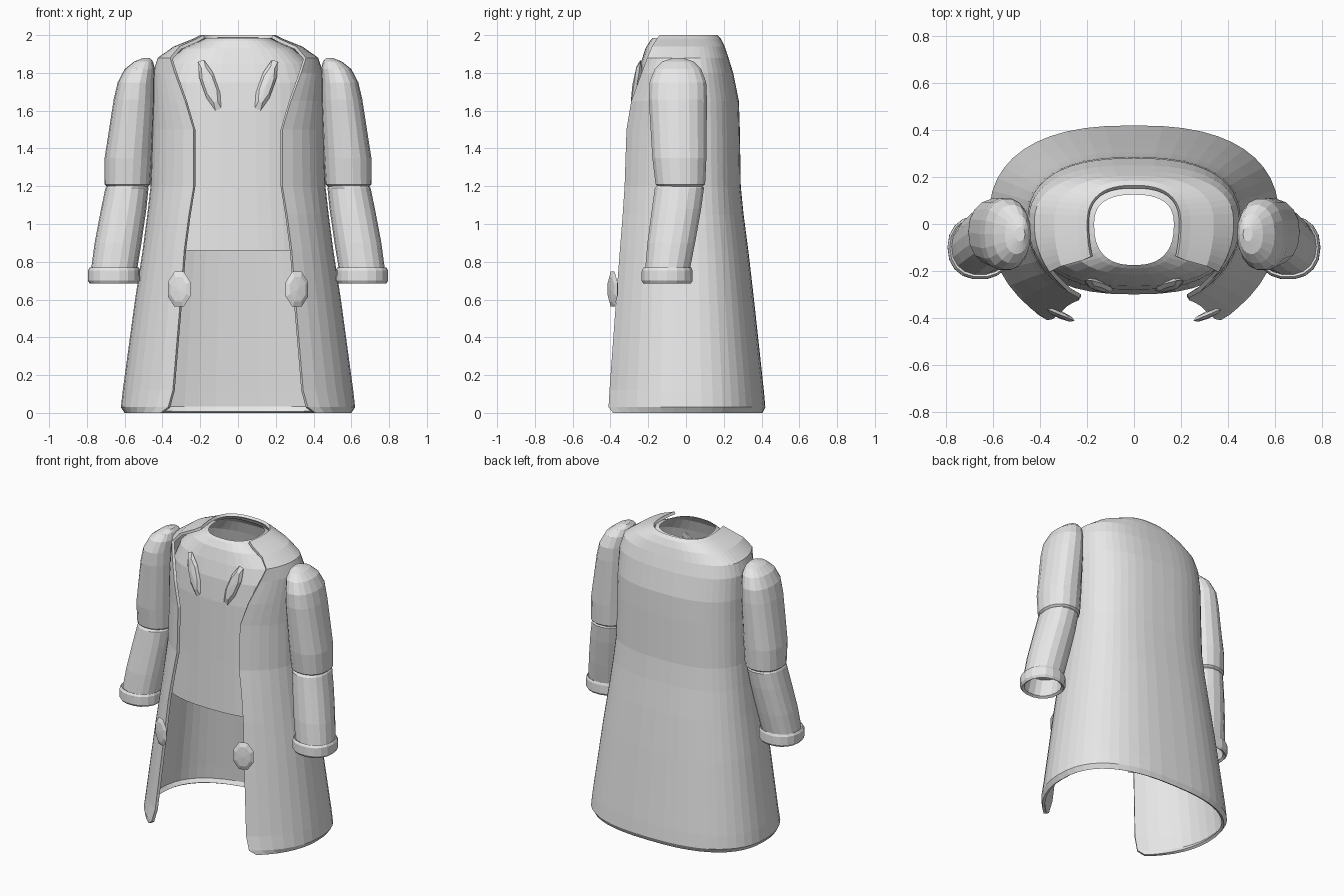
import bpy
import bmesh
from math import sin, cos, acos, pi, sqrt
from mathutils import Matrix, Euler

cube = bpy.data.objects.get("Cube")
if cube:
    bpy.data.objects.remove(cube, do_unlink=True)

grey = bpy.data.materials.new("plain_grey_cloth")
grey.use_nodes = True
grey.diffuse_color = (0.8, 0.8, 0.8, 1)
bsdf = next(n for n in grey.node_tree.nodes if n.type == 'BSDF_PRINCIPLED')
bsdf.inputs["Base Color"].default_value = (0.8, 0.8, 0.8, 1)


def finish(name, bm):
    mesh = bpy.data.meshes.new(name)
    bm.to_mesh(mesh)
    bm.free()
    mesh.materials.append(grey)
    obj = bpy.data.objects.new(name, mesh)
    bpy.context.collection.objects.link(obj)
    return obj


def loft(name, rings, closed=True, cap_start=False, cap_end=False):
    """Skin a stack of counter-clockwise point rings."""
    bm = bmesh.new()
    rows = [[bm.verts.new(p) for p in ring] for ring in rings]
    n = len(rows[0])
    for low, high in zip(rows, rows[1:]):
        for i in range(n if closed else n - 1):
            j = (i + 1) % n
            bm.faces.new((low[i], low[j], high[j], high[i]))
    if cap_start:
        bm.faces.new(rows[0][::-1])
    if cap_end:
        bm.faces.new(rows[-1])
    return finish(name, bm)


def power(v, e):
    return abs(v) ** e * (1 if v >= 0 else -1)


def oval(z, cx, rx, cy, back, front, n, e=1.0):
    pts = []
    for i in range(n):
        t = 2 * pi * i / n
        ry = back if sin(t) > 0 else front
        pts.append((cx + rx * power(cos(t), e), cy + ry * power(sin(t), e), z))
    return pts


# Open coat: height, half width, back depth, front edge x, front edge depth
COAT = [
    (0.00, .60, .405, .41, .385), (0.03, .62, .42, .37, .41),
    (0.12, .61, .412, .345, .405), (0.60, .545, .36, .305, .37),
    (0.86, .505, .33, .285, .35), (1.05, .48, .305, .26, .335),
    (1.20, .463, .29, .235, .325), (1.50, .455, .285, .235, .315),
    (1.65, .455, .28, .28, .29), (1.80, .45, .25, .335, .235),
    (1.88, .425, .225, .36, .205), (1.94, .34, .205, .31, .18),
    (1.98, .24, .185, .22, .155), (2.00, .20, .165, .185, .14),
]


def coat_ring(z, a, back, edge_x, edge_y, front_n=7, back_n=24):
    sweep = acos(edge_x / a)
    depth = edge_y / sqrt(1 - (edge_x / a) ** 2)
    right = []
    for i in range(front_n):
        t = sweep * (1 - i / front_n)
        right.append((a * cos(t), -depth * sin(t), z))
    rear = []
    for i in range(back_n + 1):
        t = pi * i / back_n
        rear.append((a * power(cos(t), .8), back * power(sin(t), .8), z))
    left = [(-x, y, z) for x, y, z in reversed(right)]
    return right + rear + left


coat = loft("open_coat", [coat_ring(*r) for r in COAT], closed=False)
shell = coat.modifiers.new("cloth_thickness", 'SOLIDIFY')
shell.thickness = 0.018
shell.offset = -1

# Inner shirt: height, half width, back depth, front depth
SHIRT = [
    (0.86, .47, .30, .30), (1.20, .43, .265, .29), (1.60, .425, .26, .28),
    (1.75, .42, .235, .265), (1.85, .38, .21, .24), (1.93, .29, .185, .215),
    (1.97, .20, .15, .19), (1.985, .17, .125, .175),
]
loft("inner_shirt", [oval(z, 0, a, 0, b, f, 40, .8) for z, a, b, f in SHIRT])

# Sleeves: height, centre x, half width, centre y, half depth
UPPER = [
    (1.19, .585, .10, -.03, .11), (1.21, .585, .122, -.03, .133),
    (1.35, .58, .126, -.035, .145), (1.66, .55, .108, -.043, .156),
    (1.75, .54, .097, -.043, .152), (1.82, .52, .08, -.043, .125),
    (1.86, .50, .05, -.043, .085), (1.878, .485, .02, -.043, .03),
]
LOWER = [
    (0.80, .65, .105, -.09, .10), (0.695, .657, .112, -.10, .112),
    (0.685, .657, .128, -.10, .128), (0.70, .657, .138, -.10, .137),
    (0.755, .657, .137, -.10, .136), (0.77, .655, .13, -.098, .128),
    (0.765, .655, .122, -.097, .12), (0.90, .635, .124, -.078, .128),
    (1.08, .605, .12, -.05, .132), (1.19, .588, .114, -.035, .132),
    (1.22, .585, .095, -.03, .11),
]


def sleeve(name, rows, s):
    rings = [oval(z, s * cx, rx, cy, ry, ry, 18, .9) for z, cx, rx, cy, ry in rows]
    loft(name, rings, cap_start=True, cap_end=True)


def lens(name, size, place, turn, s):
    """Thin eight-sided lens facing the front."""
    bm = bmesh.new()
    bmesh.ops.create_uvsphere(bm, u_segments=8, v_segments=4, radius=1)
    mat = (Matrix.Diagonal((s, 1, 1, 1)) @ Matrix.Translation(place)
           @ Euler(turn).to_matrix().to_4x4()
           @ Matrix.Diagonal((*size, 1)) @ Matrix.Rotation(pi / 2, 4, 'X')
           @ Matrix.Rotation(pi / 8, 4, 'Z'))
    bm.transform(mat)
    bmesh.ops.recalc_face_normals(bm, faces=bm.faces)
    finish(name, bm)


for side, s in (("left", 1), ("right", -1)):
    sleeve(side + "_upper_sleeve", UPPER, s)
    sleeve(side + "_lower_sleeve", LOWER, s)
    lens(side + "_coat_button", (.07, .016, .10), (.312, -.388, .655), (0, 0, .4), s)
    lens(side + "_chest_tab", (.042, .022, .15), (.15, -.262, 1.735), (-.15, .34, 0), s)
